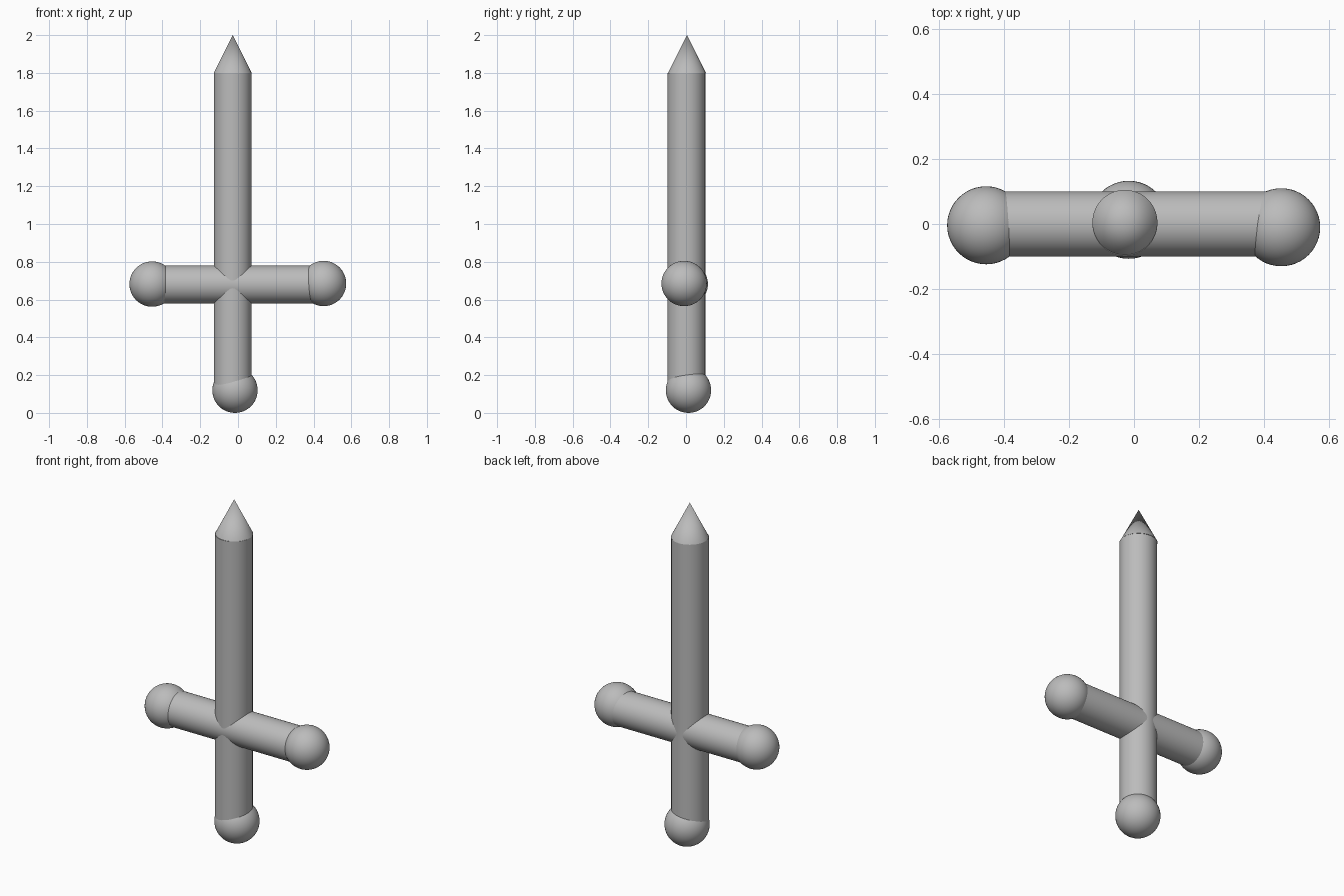
import bpy
import math

if "Cube" in bpy.data.objects:
    bpy.data.objects.remove(bpy.data.objects["Cube"])

grey = bpy.data.materials.new("plain grey")
grey.diffuse_color = (0.5, 0.5, 0.5, 1)
grey.use_nodes = True
grey.node_tree.nodes["Principled BSDF"].inputs["Base Color"].default_value = grey.diffuse_color


def finish(name):
    ob = bpy.context.object
    ob.name = name
    ob.data.materials.append(grey)
    bpy.ops.object.shade_smooth_by_angle(angle=math.radians(35))
    return ob


def rod(name, length, loc, rot=(0, 0, 0)):
    bpy.ops.mesh.primitive_cylinder_add(vertices=64, radius=0.1, depth=length,
                                        location=loc, rotation=rot)
    return finish(name)


def ball(name, loc):
    bpy.ops.mesh.primitive_uv_sphere_add(segments=48, ring_count=24,
                                         radius=0.12, location=loc)
    return finish(name)


# Blade and grip: one long upright rod
rod("blade_and_grip", 1.68, (-0.028, 0.002, 0.96))

# Pointed tip
bpy.ops.mesh.primitive_cone_add(vertices=64, radius1=0.1, radius2=0, depth=0.2,
                                location=(-0.028, 0.005, 1.9))
finish("blade_tip")

# Crossguard bar
rod("crossguard", 0.86, (0, 0, 0.68), (0, math.pi / 2, 0))

# Rounded ends, each slightly off axis
ball("guard_end_left", (-0.455, -0.004, 0.682))
ball("guard_end_right", (0.453, -0.01, 0.685))
ball("pommel", (-0.016, 0.013, 0.12))
